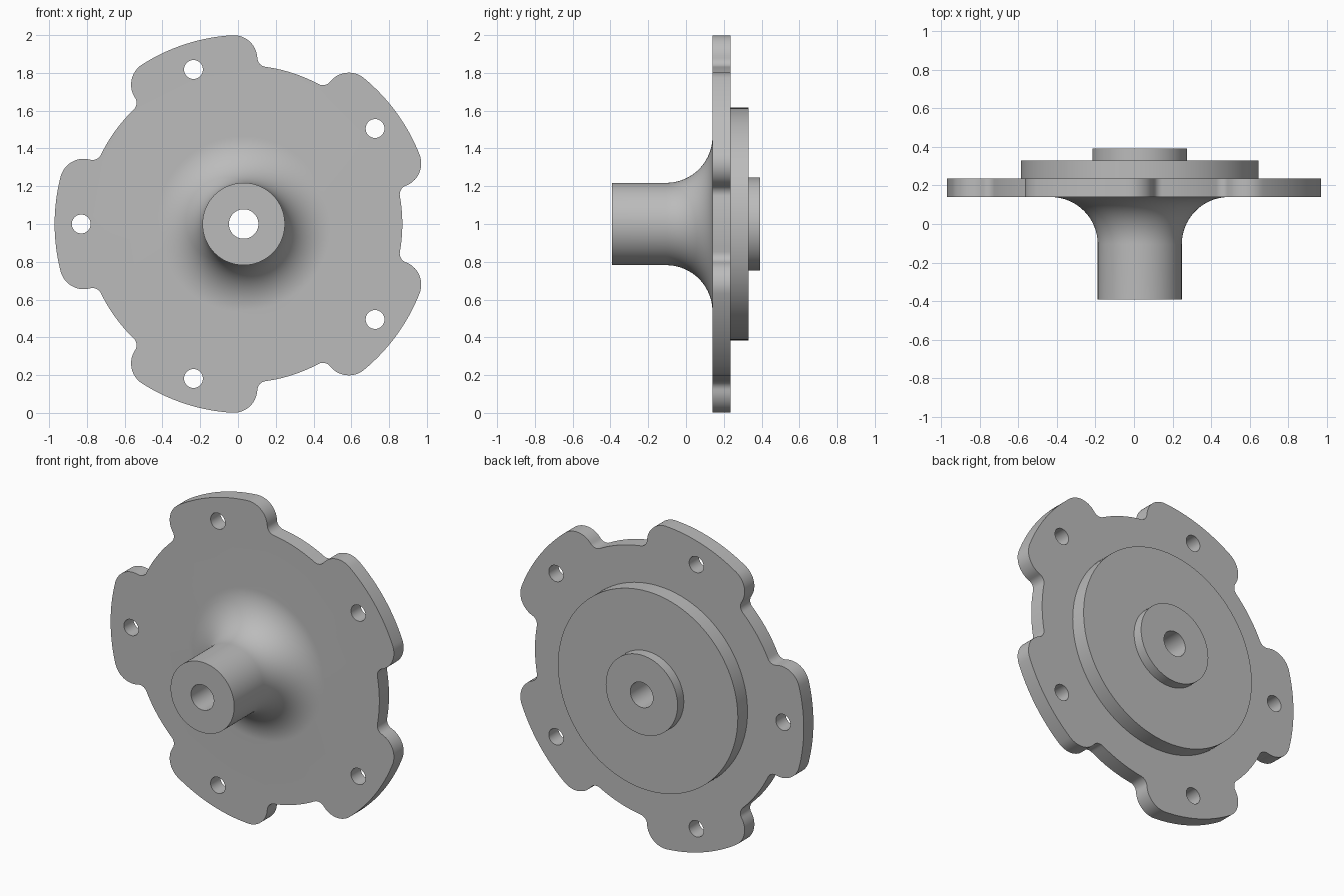
import bpy
import bmesh
from math import sin, cos, pi, radians, acos, atan2
from mathutils import Vector

cube = bpy.data.objects.get("Cube")
if cube:
    bpy.data.objects.remove(cube, do_unlink=True)

# Main dimensions
CX, CZ = 0.03, 1.0
HUB_Y, FRONT_Y, BACK_Y, BOSS_Y, SPIGOT_Y = -0.391, 0.14, 0.235, 0.33, 0.391
BORE_R, HUB_R, BOSS_R, SPIGOT_R = 0.078, 0.218, 0.616, 0.246
FILLET_R = 0.245
TIP_R, BASE_R = 1.001, 0.84
CORNER_R, NOTCH_R = 0.126, 0.05
BOLT_RING, BOLT_R = 0.86, 0.05
LOBES, SEG = 5, 96

bm = bmesh.new()


def polar(r, a):
    return Vector((r * cos(a), r * sin(a)))


def arc(centre, r, a0, a1, n):
    return [centre + polar(r, a0 + (a1 - a0) * i / n) for i in range(n + 1)]


def circle(centre, r, n):
    return [centre + polar(r, 2 * pi * i / n) for i in range(n)]


def loop(points, y):
    """Closed ring of edges in the plane at depth y."""
    vs = [bm.verts.new((CX + p.x, y, CZ + p.y)) for p in points]
    return vs, [bm.edges.new((vs[i - 1], vs[i])) for i in range(len(vs))]


def walls(a, b):
    for i in range(len(a)):
        bm.faces.new((a[i - 1], a[i], b[i], b[i - 1]))


def lathe(profile):
    """Revolve (radius, depth) points about the hub axis."""
    rings = [loop(circle(Vector((0, 0)), r, SEG), y)[0] for r, y in profile]
    for a, b in zip(rings, rings[1:]):
        walls(a, b)


def half_lobe():
    """Tip arc, rounded corner, concave notch and rim of half a lobe."""
    corner_d = TIP_R - CORNER_R
    notch_d = BASE_R + NOTCH_R
    gap = CORNER_R + NOTCH_R
    a_corner = radians(14.5)
    a_notch = a_corner + acos((corner_d**2 + notch_d**2 - gap**2) / (2 * corner_d * notch_d))
    corner, notch = polar(corner_d, a_corner), polar(notch_d, a_notch)
    link = notch - corner
    a_link = atan2(link.y, link.x)
    origin = Vector((0, 0))
    return (arc(origin, TIP_R, 0, a_corner, 8)
            + arc(corner, CORNER_R, a_corner, a_link, 14)[1:]
            + arc(notch, NOTCH_R, a_link - pi, a_notch - pi, 8)[1:]
            + arc(origin, BASE_R, a_notch, pi / LOBES, 6)[1:])


# Lobed outline, mirrored and repeated round the axis
half = half_lobe()
lobe = [Vector((p.x, -p.y)) for p in reversed(half[1:])] + half[:-1]
outline, bolts = [], []
for k in range(LOBES):
    a = pi + 2 * pi * k / LOBES
    outline += [polar(p.length, atan2(p.y, p.x) + a) for p in lobe]
    bolts.append(circle(polar(BOLT_RING, a), BOLT_R, 32))

# Flange plate with its bolt holes, open where the hub and boss join it
sides = []
for y, opening in ((FRONT_Y, HUB_R + FILLET_R), (BACK_Y, BOSS_R)):
    rings = [loop(pts, y) for pts in [outline] + bolts]
    join = loop(circle(Vector((0, 0)), opening, SEG), y)
    edges = [e for ring in rings + [join] for e in ring[1]]
    bmesh.ops.triangle_fill(bm, use_beauty=True, edges=edges, normal=(0, 1, 0))
    sides.append([ring[0] for ring in rings])
for front, back in zip(*sides):
    walls(front, back)

# Flared hub, bore, spigot and rear boss
flare = [(HUB_R + FILLET_R * (1 - cos(t)), FRONT_Y - FILLET_R * (1 - sin(t)))
         for t in (pi / 2 * i / 24 for i in range(25))]
lathe(flare[::-1]
      + [(HUB_R, HUB_Y), (BORE_R, HUB_Y), (BORE_R, SPIGOT_Y),
         (SPIGOT_R, SPIGOT_Y), (SPIGOT_R, BOSS_Y), (BOSS_R, BOSS_Y), (BOSS_R, BACK_Y)])

# Weld the parts into one solid
bmesh.ops.remove_doubles(bm, verts=bm.verts[:], dist=0.0001)
bmesh.ops.recalc_face_normals(bm, faces=bm.faces[:])
mesh = bpy.data.meshes.new("flanged_hub")
bm.to_mesh(mesh)
bm.free()
hub = bpy.data.objects.new("flanged_hub", mesh)
bpy.context.scene.collection.objects.link(hub)

# Plain grey metal
grey = bpy.data.materials.new("plain grey")
grey.use_nodes = True
colour = (0.5, 0.5, 0.5, 1)
grey.diffuse_color = colour
grey.node_tree.nodes["Principled BSDF"].inputs["Base Color"].default_value = colour
mesh.materials.append(grey)

bpy.ops.object.select_all(action="DESELECT")
hub.select_set(True)
bpy.context.view_layer.objects.active = hub
bpy.ops.object.shade_smooth_by_angle(angle=radians(30))
